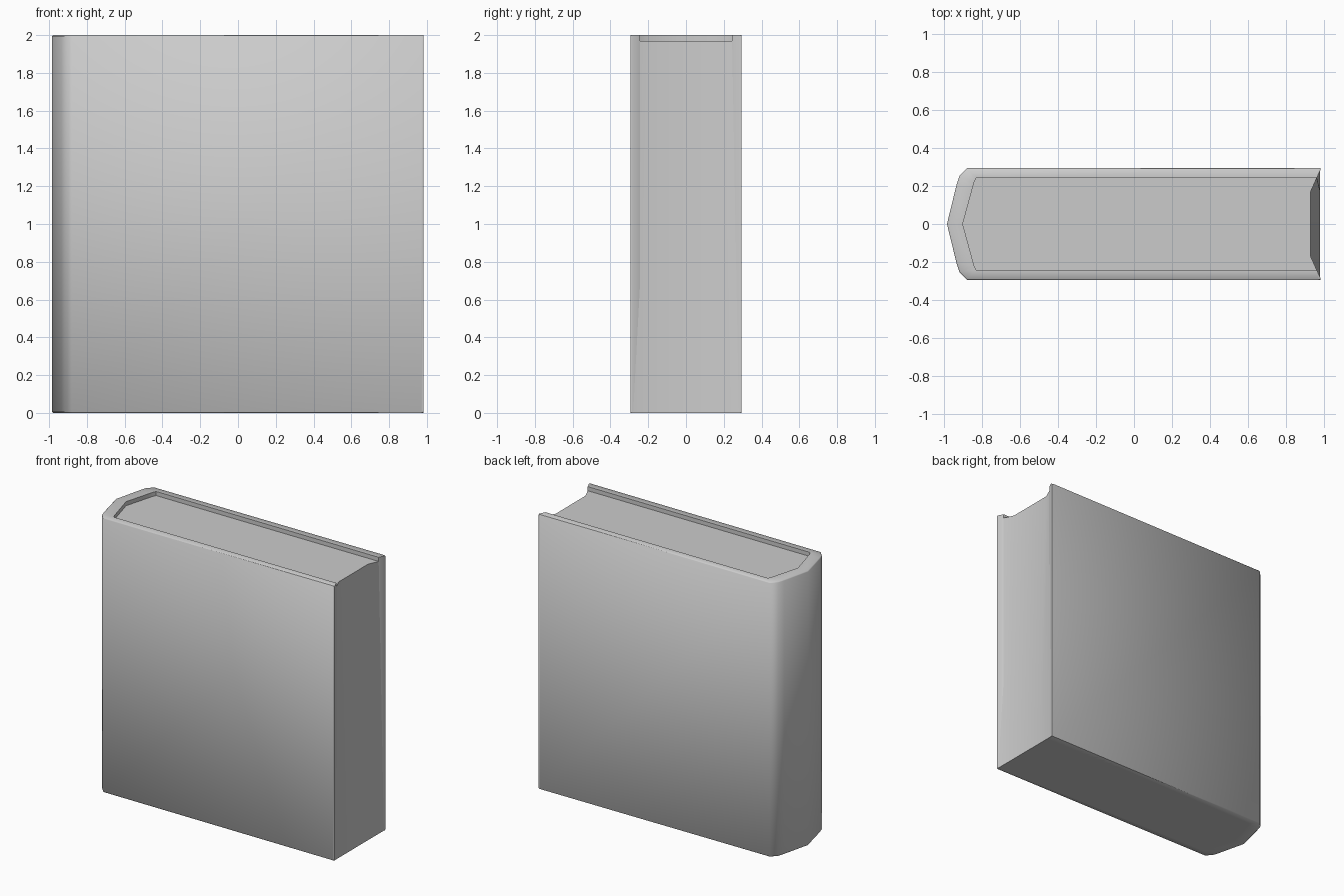
import bpy, bmesh, math

if "Cube" in bpy.data.objects:
    bpy.data.objects.remove(bpy.data.objects["Cube"])

HEIGHT, PAGE_TOP = 2.0, 1.97


def mirrored(half):
    """Mirror a half path (fore-edge to spine centre) across y = 0."""
    return half + [(x, -y) for x, y in reversed(half[:-1])]


def finish(bm, name, angle):
    bmesh.ops.recalc_face_normals(bm, faces=bm.faces[:])
    mesh = bpy.data.meshes.new(name)
    bm.to_mesh(mesh)
    bm.free()
    obj = bpy.data.objects.new(name, mesh)
    bpy.context.collection.objects.link(obj)
    bpy.ops.object.select_all(action='DESELECT')
    obj.select_set(True)
    bpy.context.view_layer.objects.active = obj
    bpy.ops.object.shade_smooth_by_angle(angle=math.radians(angle))
    return obj


def loft(bm, lower, upper):
    for i in range(len(lower)):
        j = (i + 1) % len(lower)
        bm.faces.new((lower[i], lower[j], upper[j], upper[i]))


outer = mirrored([(0.982, 0.294), (0.97, 0.294), (-0.88, 0.294),
                  (-0.92, 0.252), (-0.935, 0.205), (-0.985, 0.0)])
inner = mirrored([(0.982, 0.284), (0.963, 0.244), (-0.83, 0.244),
                  (-0.842, 0.22), (-0.85, 0.19), (-0.902, 0.0)])

# Cover: two boards joined by a rounded spine
bm = bmesh.new()
outline = outer + inner[::-1]
low = [bm.verts.new((x, y, 0)) for x, y in outline]
high = [bm.verts.new((x, y, HEIGHT)) for x, y in outline]
loft(bm, low, high)
n = len(outer)
for ring in (low, high):
    for i in range(n - 1):
        bm.faces.new((ring[i], ring[i + 1], ring[-2 - i], ring[-1 - i]))
# Soften the outer rim of the cover
rim = [bm.edges.get((r[i], r[i + 1])) for r in (low, high) for i in range(n - 1)]
bmesh.ops.bevel(bm, geom=rim, offset=0.006, segments=1, affect='EDGES')
finish(bm, "book_cover", 48)

# Page block: fore-edge is flat at the bottom and hollow at the top
spine_side = inner[2:-2]
fore_top = [(0.963, -0.244), (0.93, -0.17), (0.93, 0.17), (0.963, 0.244)]
fore_low = [(0.98, -0.284), (0.98, -0.17), (0.98, 0.17), (0.98, 0.284)]
bm = bmesh.new()
low = [bm.verts.new((x, y, 0)) for x, y in spine_side + fore_low]
high = [bm.verts.new((x, y, PAGE_TOP)) for x, y in spine_side + fore_top]
loft(bm, low, high)
bm.faces.new(low)
bm.faces.new(high)
finish(bm, "page_block", 48)
